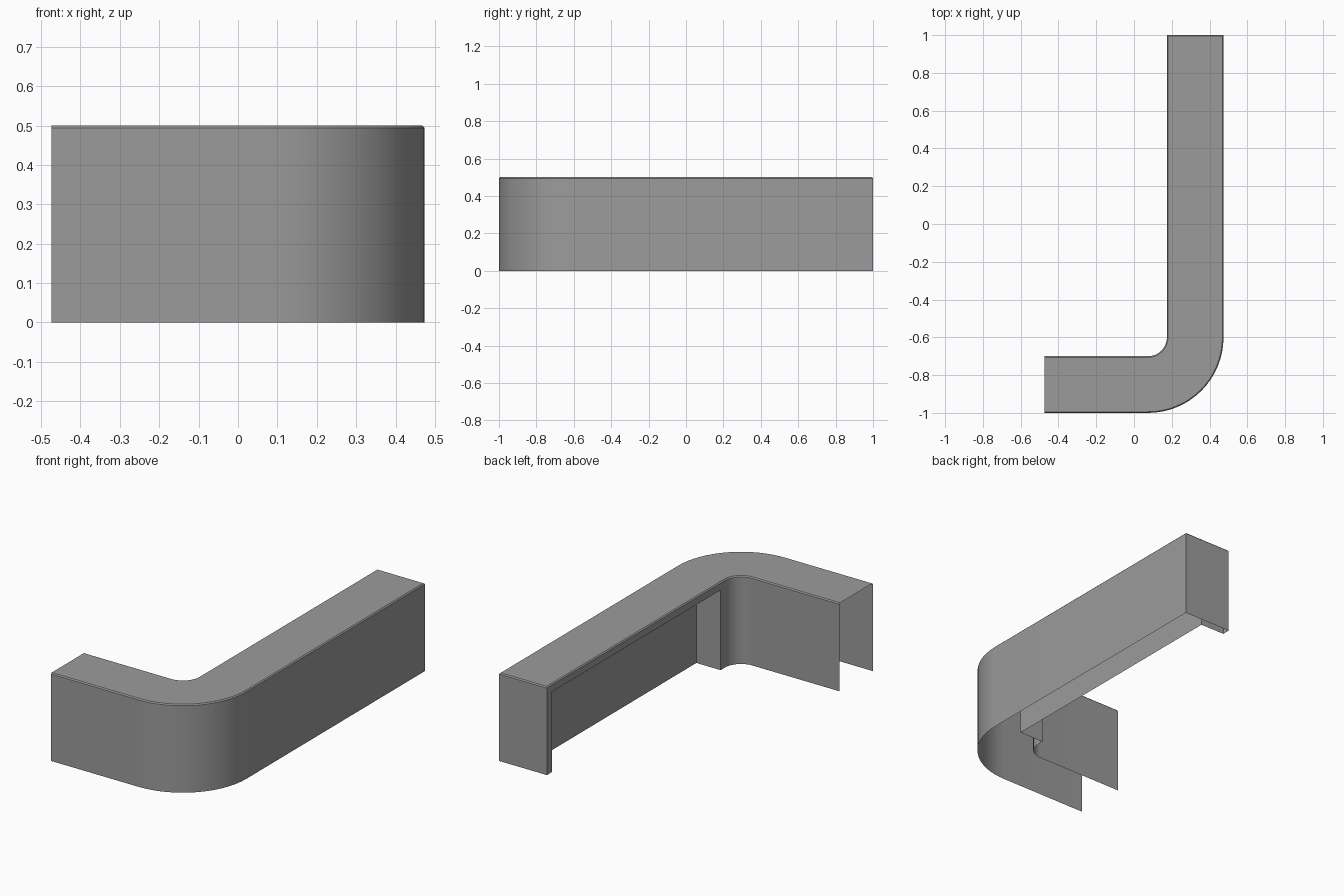
import bpy
import bmesh
from math import sin, cos, pi

if "Cube" in bpy.data.objects:
    bpy.data.objects.remove(bpy.data.objects["Cube"], do_unlink=True)

# Main dimensions
X, Y, H = 0.474, 1.0, 0.5            # half width, half length, height
DEPTH, OUTER_R = 0.3, 0.4            # counter depth and outer corner radius
INNER_R = OUTER_R - DEPTH
CX, CY = X - OUTER_R, OUTER_R - Y    # shared centre of both corner arcs
CHAMFER = 0.006
NICHE_Y0, NICHE_Y1 = -0.56, 0.955
NICHE_X, NICHE_TOP = 0.327, 0.455
SEGMENTS = 16

grey = bpy.data.materials.new("counter grey")
grey.use_nodes = True
colour = (0.33, 0.33, 0.33, 1)
grey.diffuse_color = colour
grey.node_tree.nodes["Principled BSDF"].inputs["Base Color"].default_value = colour


def make_object(name, bm):
    mesh = bpy.data.meshes.new(name)
    bm.to_mesh(mesh)
    bm.free()
    mesh.materials.append(grey)
    obj = bpy.data.objects.new(name, mesh)
    bpy.context.collection.objects.link(obj)
    bpy.ops.object.select_all(action="DESELECT")
    obj.select_set(True)
    bpy.context.view_layer.objects.active = obj
    bpy.ops.object.shade_smooth_by_angle()
    return obj


def arc(radius, start, end):
    angles = [start + (end - start) * i / SEGMENTS for i in range(SEGMENTS + 1)]
    return [(CX + radius * cos(a), CY + radius * sin(a)) for a in angles]


def outline(inset):
    """Counter-clockwise L outline, pulled in on all sides but the open end."""
    inner_x = X - DEPTH + inset
    return ([(-X, inset - Y)]
            + arc(OUTER_R - inset, -pi / 2, 0)
            + [(X - inset, Y - inset), (inner_x, Y - inset),
               (inner_x, NICHE_Y1), (inner_x, NICHE_Y0)]
            + arc(INNER_R + inset, 0, -pi / 2)
            + [(-X, DEPTH - Y - inset)])


# Counter shell: thin walls, chamfered top rim, open underneath and at the short end
bm = bmesh.new()
rings = [[bm.verts.new((x, y, z)) for x, y in outline(d)]
         for d, z in ((0, 0), (0, H - CHAMFER), (CHAMFER, H))]
niche_start = SEGMENTS + 4
for i in range(len(rings[0]) - 1):
    for low, high in zip(rings, rings[1:]):
        if i == niche_start and low is rings[0]:
            continue
        bm.faces.new((low[i], low[i + 1], high[i + 1], high[i]))
bm.faces.new(rings[2])

# Header strip above the niche opening
a, b = rings[1][niche_start], rings[1][niche_start + 1]
c = bm.verts.new((b.co.x, b.co.y, NICHE_TOP))
d = bm.verts.new((a.co.x, a.co.y, NICHE_TOP))
bm.faces.new((a, d, c, b))
make_object("counter_shell", bm)

# Niche lining: back, two sides and ceiling, open to the front and below
bm = bmesh.new()
front, back = [[bm.verts.new((x, y, z)) for y, z in
                ((NICHE_Y0, 0), (NICHE_Y0, NICHE_TOP), (NICHE_Y1, NICHE_TOP), (NICHE_Y1, 0))]
               for x in (X - DEPTH, NICHE_X)]
for i in range(3):
    bm.faces.new((front[i], front[i + 1], back[i + 1], back[i]))
bm.faces.new(back)
bmesh.ops.recalc_face_normals(bm, faces=bm.faces)
bm.faces.ensure_lookup_table()
if bm.faces[3].normal.x > 0:
    bmesh.ops.reverse_faces(bm, faces=bm.faces)
make_object("niche_lining", bm)
